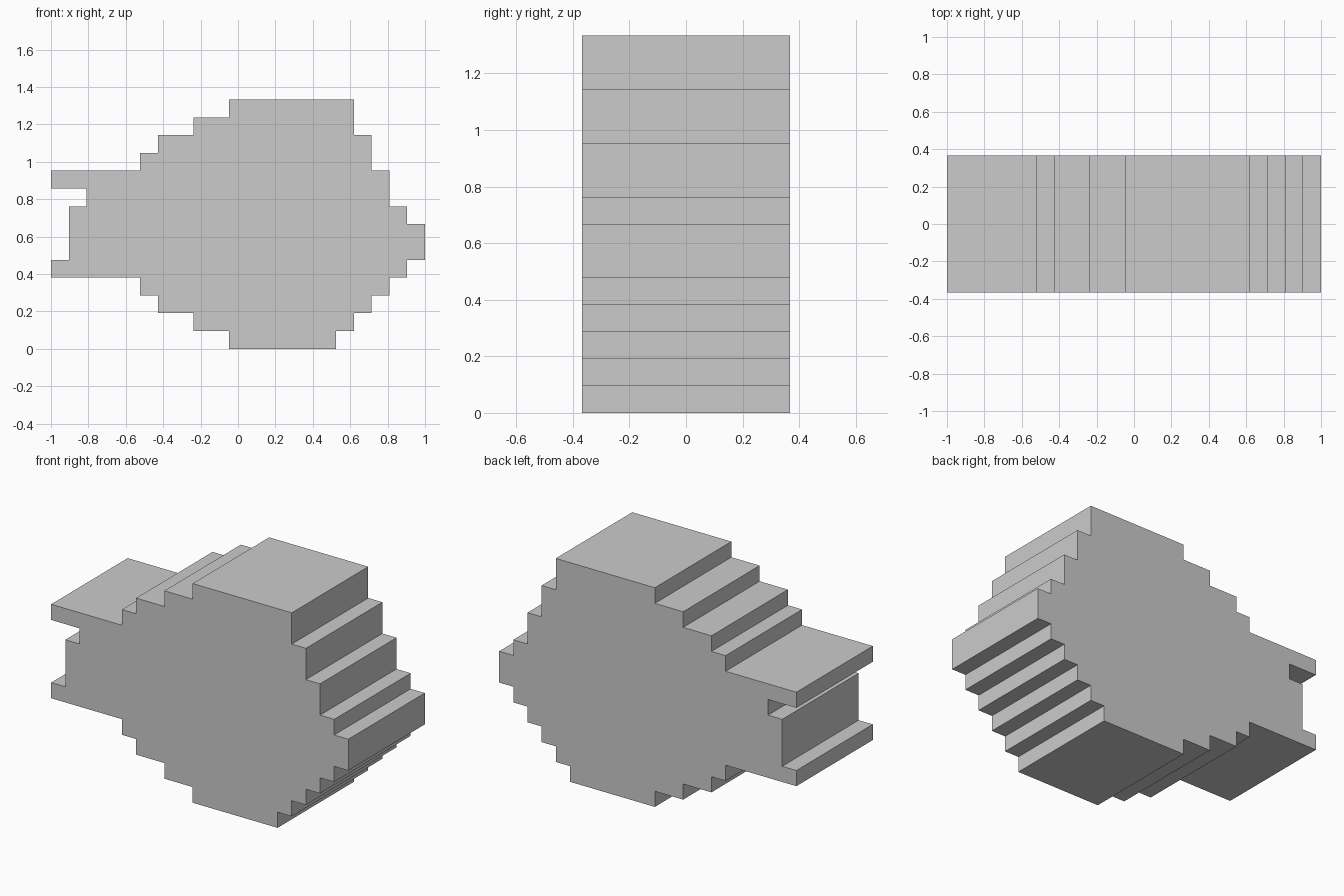
import bpy
import bmesh

if "Cube" in bpy.data.objects:
    bpy.data.objects.remove(bpy.data.objects["Cube"])

CELL = 2 / 21        # pixel step of the stepped outline
HALF_DEPTH = 0.3675

# Left and right cell limits of each pixel row, bottom to top
ROWS = [(10, 16), (8, 17), (6, 18), (5, 19), (0, 20), (1, 21), (1, 21),
        (1, 20), (2, 19), (0, 19), (5, 18), (6, 18), (8, 17), (10, 17)]


def side(column):
    """Stepped edge from bottom to top, with corners only where it turns."""
    points = []
    for z, row in enumerate(ROWS):
        x = row[column]
        if points and points[-1][0] == x:
            points[-1] = (x, z + 1)
        else:
            points += [(x, z), (x, z + 1)]
    return points


# Closed outline: up the right edge, down the left edge
outline = side(1) + side(0)[::-1]

# Stepped fish-shaped slab, extruded front to back
bm = bmesh.new()
front = bm.faces.new([bm.verts.new((x * CELL - 1, -HALF_DEPTH, z * CELL))
                      for x, z in outline])
result = bmesh.ops.extrude_face_region(bm, geom=[front], use_keep_orig=True)
back = [g for g in result["geom"] if isinstance(g, bmesh.types.BMVert)]
bmesh.ops.translate(bm, verts=back, vec=(0, 2 * HALF_DEPTH, 0))
bmesh.ops.recalc_face_normals(bm, faces=bm.faces)

mesh = bpy.data.meshes.new("fish_body")
bm.to_mesh(mesh)
bm.free()
body = bpy.data.objects.new("fish_body", mesh)
bpy.context.collection.objects.link(body)
